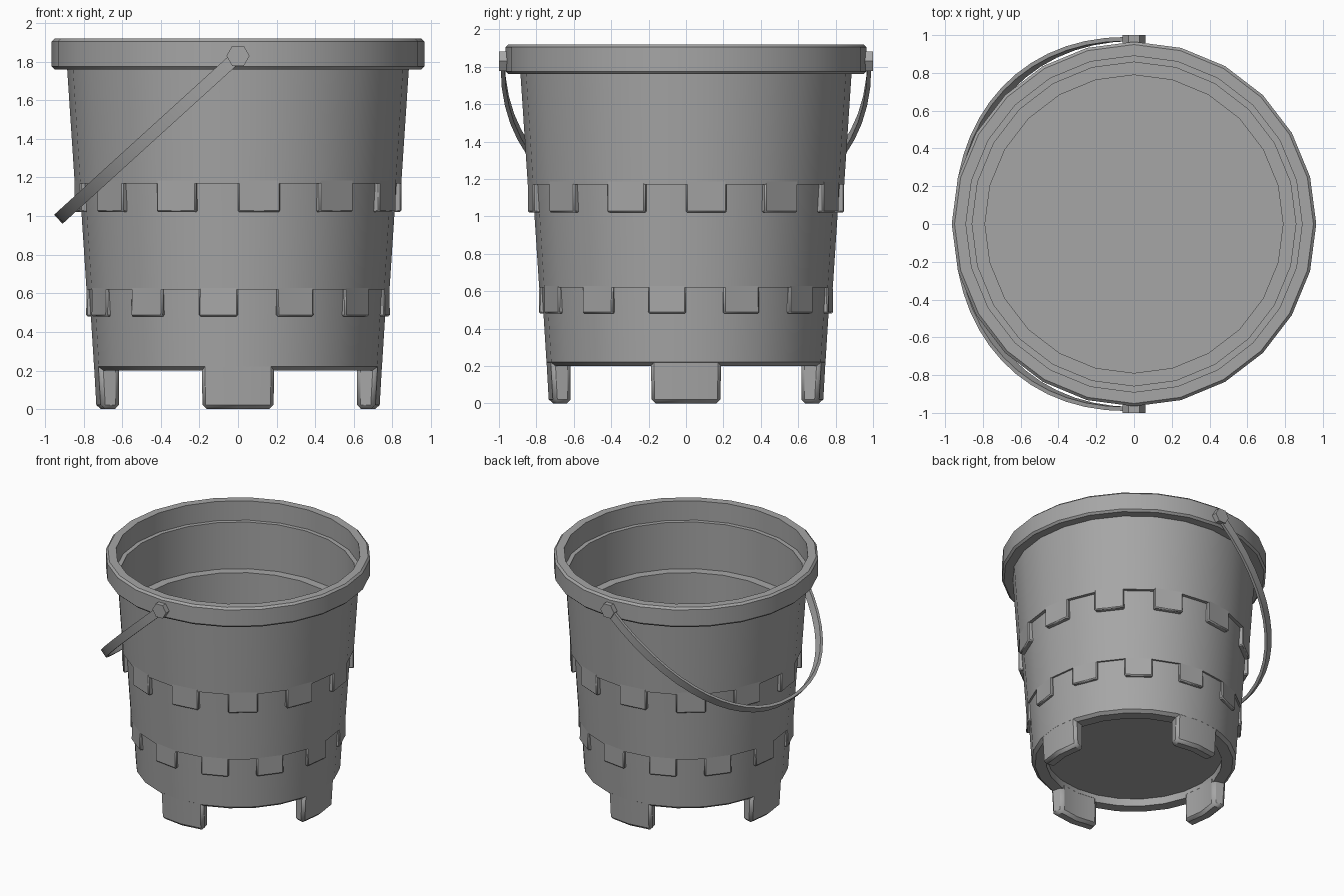
import bpy, bmesh, math
from mathutils import Vector

SIDES = 24

cube = bpy.data.objects.get("Cube")
if cube:
    bpy.data.objects.remove(cube, do_unlink=True)

grey = bpy.data.materials.new("grey_plastic")
grey.use_nodes = True
colour = (0.38, 0.38, 0.38, 1)
grey.diffuse_color = colour
for node in grey.node_tree.nodes:
    if node.type == 'BSDF_PRINCIPLED':
        node.inputs["Base Color"].default_value = colour


def finish(name, bm, bevel=0):
    """Turn a bmesh into a named, shaded object."""
    bmesh.ops.remove_doubles(bm, verts=bm.verts, dist=1e-5)
    bmesh.ops.recalc_face_normals(bm, faces=bm.faces)
    mesh = bpy.data.meshes.new(name)
    bm.to_mesh(mesh)
    bm.free()
    mesh.materials.append(grey)
    obj = bpy.data.objects.new(name, mesh)
    bpy.context.collection.objects.link(obj)
    if bevel:
        mod = obj.modifiers.new("soft_edges", 'BEVEL')
        mod.width = bevel
        mod.segments = 1
        mod.limit_method = 'ANGLE'
        mod.angle_limit = math.radians(40)
    bpy.ops.object.select_all(action='DESELECT')
    obj.select_set(True)
    bpy.context.view_layer.objects.active = obj
    bpy.ops.object.shade_smooth_by_angle(angle=math.radians(30))
    return obj


def polar(r, i, z):
    a = math.tau * i / SIDES
    return Vector((r * math.cos(a), r * math.sin(a), z))


def skin(bm, rings, closed):
    """Bridge neighbouring rings of vertices with quads."""
    n = len(rings[0])
    for a, b in zip(rings, rings[1:]):
        for j in range(n if closed else n - 1):
            k = (j + 1) % n
            bm.faces.new((a[j], a[k], b[k], b[j]))


def lathe(name, profile):
    bm = bmesh.new()
    rings = [[bm.verts.new(polar(r, i, z)) for i in range(SIDES)]
             for r, z in profile]
    skin(bm, rings, True)
    bm.faces.new(rings[0])
    bm.faces.new(rings[-1])
    return finish(name, bm)


def curved_blocks(name, starts, count, section, bevel):
    """Wall blocks, each spanning a number of facets of the bucket."""
    bm = bmesh.new()
    for s in starts:
        rings = [[bm.verts.new(polar(r, s + k, z)) for r, z in section]
                 for k in range(count + 1)]
        skin(bm, rings, True)
        bm.faces.new(rings[0])
        bm.faces.new(rings[-1])
    return finish(name, bm, bevel)


# Bucket: recessed base, three stepped tiers, rim and stepped hollow
lathe("bucket_body", [
    (0.64, 0.26), (0.64, 0.20), (0.722, 0.20), (0.746, 0.22),
    (0.771, 0.62), (0.785, 0.62), (0.821, 1.17), (0.846, 1.17),
    (0.885, 1.76), (0.95, 1.76), (0.965, 1.775), (0.965, 1.905),
    (0.95, 1.92), (0.89, 1.92), (0.89, 1.765), (0.857, 1.765),
    (0.857, 1.39), (0.789, 1.39), (0.789, 1.05)])

# Hanging battlements, staggered between the two tiers
curved_blocks("upper_battlements", range(0, SIDES, 2), 1,
              [(0.79, 1.02), (0.847, 1.02), (0.847, 1.20), (0.79, 1.20)], 0.008)
curved_blocks("lower_battlements", range(1, SIDES, 2), 1,
              [(0.74, 0.48), (0.788, 0.48), (0.785, 0.65), (0.74, 0.65)], 0.008)

# Four feet
curved_blocks("feet", range(-1, SIDES - 1, 6), 2,
              [(0.635, 0), (0.733, 0), (0.747, 0.245), (0.635, 0.245)], 0.022)

# Handle: flat strap swept along a tilted arch
pivot = Vector((0, 0, 1.83))
reach = Vector((-0.74, 0, -0.673)).normalized()
across = Vector((0, 1, 0))
width_dir = reach.cross(across).normalized()


def arch(t):
    c, s = math.cos(t), max(math.sin(t), 0)
    p = 2 / 2.2
    return (pivot + reach * 1.247 * s ** p
            + across * math.copysign(0.98 * abs(c) ** p, c))


bm = bmesh.new()
rings = []
STEPS = 28
for i in range(STEPS + 1):
    t = math.pi * i / STEPS
    tangent = (arch(min(t + 0.01, math.pi)) - arch(max(t - 0.01, 0))).normalized()
    out = tangent.cross(width_dir).normalized()
    rings.append([bm.verts.new(arch(t) + width_dir * w * 0.032 + out * o * 0.011)
                  for w, o in ((-1, -1), (1, -1), (1, 1), (-1, 1))])
skin(bm, rings, True)
bm.faces.new(rings[0])
bm.faces.new(rings[-1])
finish("handle", bm)

# Six-sided pivots joining the handle to the rim
for side, name in ((-1, "front_pivot"), (1, "back_pivot")):
    bm = bmesh.new()
    rings = []
    for y in (0.95, 1.0):
        rings.append([bm.verts.new((0.06 * math.cos(k * math.pi / 3), side * y,
                                    pivot.z + 0.06 * math.sin(k * math.pi / 3)))
                      for k in range(6)])
    skin(bm, rings, True)
    bm.faces.new(rings[0])
    bm.faces.new(rings[-1])
    finish(name, bm)
